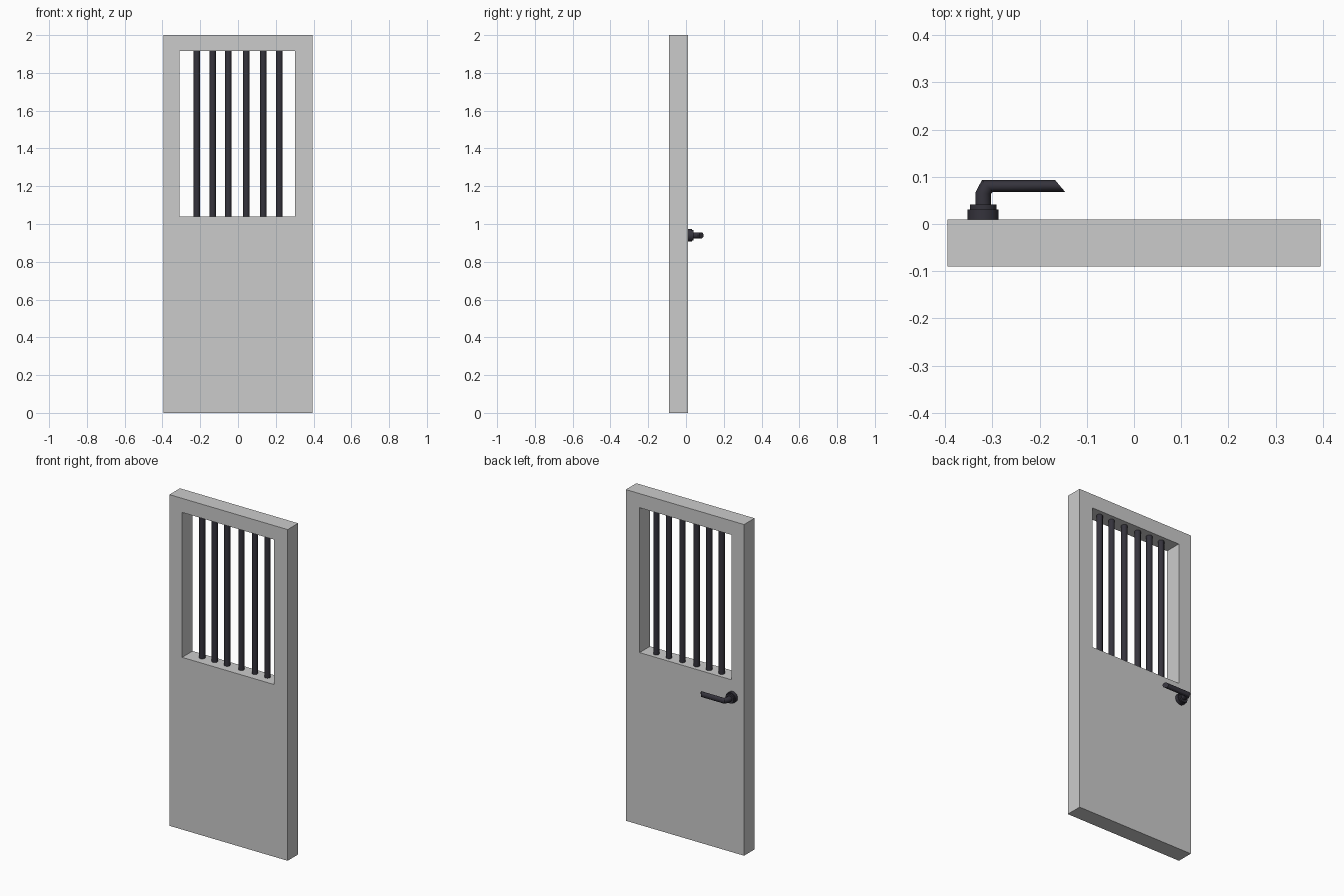
import bpy, bmesh, math
from mathutils import Vector

if "Cube" in bpy.data.objects:
    bpy.data.objects.remove(bpy.data.objects["Cube"])

metal = bpy.data.materials.new("dark_metal")
metal.diffuse_color = (0.035, 0.033, 0.045, 1)
metal.use_nodes = True
metal.node_tree.nodes["Principled BSDF"].inputs["Base Color"].default_value = metal.diffuse_color


def finish(bm, name, mat=None, smooth=False):
    bmesh.ops.recalc_face_normals(bm, faces=bm.faces[:])
    mesh = bpy.data.meshes.new(name)
    bm.to_mesh(mesh)
    bm.free()
    obj = bpy.data.objects.new(name, mesh)
    bpy.context.collection.objects.link(obj)
    if mat:
        mesh.materials.append(mat)
    if smooth:
        bpy.ops.object.select_all(action='DESELECT')
        obj.select_set(True)
        bpy.context.view_layer.objects.active = obj
        bpy.ops.object.shade_smooth_by_angle(angle=math.radians(35))
    return obj


def loft(name, sections, sides=24):
    """Skin closed rings; each section is (centre, axis_a, axis_b)."""
    bm = bmesh.new()
    rings = []
    for c, a, b in sections:
        ring = []
        for i in range(sides):
            t = 2 * math.pi * i / sides
            ring.append(bm.verts.new(Vector(c) + Vector(a) * math.cos(t) + Vector(b) * math.sin(t)))
        rings.append(ring)
    for r, s in zip(rings, rings[1:]):
        for i in range(sides):
            j = (i + 1) % sides
            bm.faces.new((r[i], r[j], s[j], s[i]))
    bm.faces.new(rings[0])
    bm.faces.new(rings[-1])
    return finish(bm, name, metal, True)


# Door panel: a flat ring around the window, extruded to thickness
def rect(bm, x0, x1, z0, z1):
    return [bm.verts.new((x, -0.09, z)) for x, z in ((x0, z0), (x1, z0), (x1, z1), (x0, z1))]


bm = bmesh.new()
outer = rect(bm, -0.395, 0.395, 0, 2)
inner = rect(bm, -0.31, 0.303, 1.04, 1.915)
for i in range(4):
    j = (i + 1) % 4
    bm.faces.new((outer[i], outer[j], inner[j], inner[i]))
ext = bmesh.ops.extrude_face_region(bm, geom=bm.faces[:])
bmesh.ops.translate(bm, vec=(0, 0.1, 0),
                    verts=[g for g in ext["geom"] if isinstance(g, bmesh.types.BMVert)])
finish(bm, "door_panel")

# Window bars
R = 0.017
for n, x in enumerate((-0.218, -0.134, -0.051, 0.044, 0.134, 0.219)):
    loft(f"window_bar_{n + 1}", [((x, -0.03, z), (R, 0, 0), (0, R, 0)) for z in (1.035, 1.92)], 20)

# Handle rosette: two stepped discs
HX, HZ = -0.3195, 0.94
loft("handle_rosette", [((HX, y, HZ), (r, 0, 0), (0, 0, r))
                        for y, r in ((0.008, 0.033), (0.031, 0.033), (0.031, 0.028), (0.041, 0.028))], 32)


# Handle lever: neck, mitred bend and slanted tip, from paired outline points (x, y)
def section(p, q):
    p, q = Vector((*p, HZ)), Vector((*q, HZ))
    return (p + q) / 2, (p - q) / 2, (0, 0, 0.016)


loft("handle_lever", [section(*s) for s in (
    ((-0.336, 0.038), (-0.303, 0.038)),
    ((-0.336, 0.066), (-0.303, 0.064)),
    ((-0.322, 0.093), (-0.299, 0.068)),
    ((-0.167, 0.093), (-0.146, 0.068)))])
